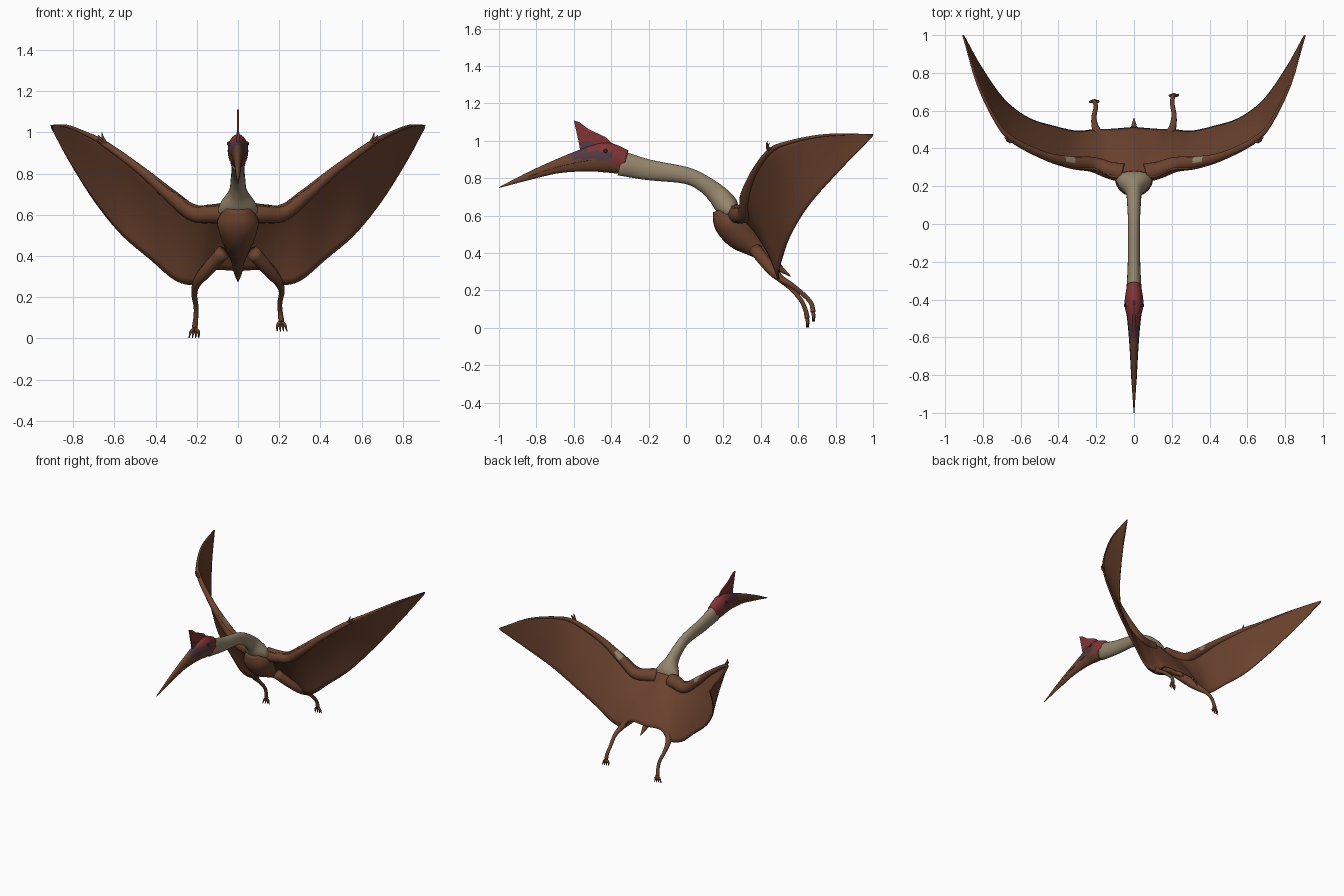
import bpy, bmesh, math
from mathutils import Vector

if "Cube" in bpy.data.objects:
    bpy.data.objects.remove(bpy.data.objects["Cube"])


def material(name, rgb):
    mat = bpy.data.materials.new(name)
    mat.use_nodes = True
    mat.diffuse_color = (*rgb, 1)
    mat.node_tree.nodes["Principled BSDF"].inputs["Base Color"].default_value = (*rgb, 1)
    return mat


BROWN = material("brown skin", (.15, .056, .028))
PALE = material("pale neck fur", (.30, .235, .15))
RED = material("red crest", (.22, .034, .036))
MAUVE = material("mauve marking", (.09, .042, .058))
DARK = material("dark claw", (.035, .018, .014))


def smooth_path(points, steps):
    """Catmull-Rom interpolation of tuples of any length."""
    pts = [Vector(p) for p in points]
    pts = [pts[0] * 2 - pts[1]] + pts + [pts[-1] * 2 - pts[-2]]
    out = []
    for a, b, c, d in zip(pts, pts[1:], pts[2:], pts[3:]):
        for i in range(steps):
            t = i / steps
            out.append(b + (c - a) * (t / 2)
                       + (a * 2 - b * 5 + c * 4 - d) * (t * t / 2)
                       + (b * 3 - a - c * 3 + d) * (t ** 3 / 2))
    return out + [pts[-2]]


def finish(name, bm, mats, rule=None):
    bmesh.ops.recalc_face_normals(bm, faces=bm.faces)
    for face in bm.faces:
        face.smooth = True
        if rule:
            face.normal_update()
            face.material_index = rule(face.calc_center_median(), face.normal)
    mesh = bpy.data.meshes.new(name)
    bm.to_mesh(mesh)
    bm.free()
    for mat in mats:
        mesh.materials.append(mat)
    obj = bpy.data.objects.new(name, mesh)
    bpy.context.collection.objects.link(obj)
    return obj


def loft(name, points, mats, ref=(1, 0, 0), sides=20, steps=5, rule=None):
    """Elliptical tube through (x, y, z, half width, half height) stations."""
    path = smooth_path(points, steps)
    centres = [Vector(p[:3]) for p in path]
    bm = bmesh.new()
    rings = []
    for i, p in enumerate(path):
        tangent = (centres[min(i + 1, len(path) - 1)] - centres[max(i - 1, 0)]).normalized()
        side = Vector(ref)
        side = (side - tangent * side.dot(tangent)).normalized()
        up = side.cross(tangent)
        wide, high = max(p[3], .001), max(p[4], .001)
        angles = [math.tau * k / sides for k in range(sides)]
        rings.append([bm.verts.new(centres[i] + side * (wide * math.cos(a)) + up * (high * math.sin(a)))
                      for a in angles])
    for r, s in zip(rings, rings[1:]):
        for k in range(sides):
            n = (k + 1) % sides
            bm.faces.new((r[k], r[n], s[n], s[k]))
    bm.faces.new(rings[0])
    bm.faces.new(rings[-1])
    return finish(name, bm, mats, rule)


def tube(name, points, mats, **options):
    return loft(name, [(*p, p[-1]) for p in points], mats, **options)


def midline(points):
    return [(0, *p) for p in points]


def mirror(obj):
    mod = obj.modifiers.new("mirror", "MIRROR")
    mod.use_clip = True
    return obj


def plate(name, outline, half, mat):
    """Flat upright plate on the centre plane from a (y, z) outline."""
    bm = bmesh.new()
    left, right = ([bm.verts.new((x, y, z)) for y, z in outline] for x in (half, -half))
    bm.faces.new(left)
    bm.faces.new(right)
    for k in range(len(outline)):
        n = (k + 1) % len(outline)
        bm.faces.new((left[k], left[n], right[n], right[k]))
    obj = finish(name, bm, [mat])
    for poly in obj.data.polygons:
        poly.use_smooth = False
    return obj


# Torso with tail, and the neck flaring into the shoulders
loft("torso_and_tail", midline([
    (.2, .64, .06, .06), (.23, .57, .1, .085), (.29, .5, .085, .085), (.36, .44, .06, .06),
    (.43, .38, .035, .03), (.5, .32, .02, .018), (.56, .275, .002, .002)]), [BROWN])
loft("neck", midline([
    (-.35, .88, .04, .066), (-.2, .845, .033, .055), (0, .815, .032, .045), (.1, .768, .036, .045),
    (.17, .71, .045, .055), (.215, .655, .085, .062), (.24, .62, .1, .05)]), [PALE])


# Head and long beak: brown below, red behind, mauve around the eye
def head_colour(c, n):
    if c.y > -.39:
        return 1 if c.z > .87 else 0
    if c.z < .9 or c.y < -.61:
        return 0
    return 2 if c.z < .945 or c.y < -.53 else 1


skull = [(-.325, .885, .038, .066), (-.42, .91, .05, .08), (-.5, .905, .036, .07), (-.58, .89, .028, .055),
         (-.7, .86, .02, .036), (-.85, .808, .012, .02), (-1, .75, .002, .002)]
loft("head", midline(skull), [BROWN, RED, MAUVE], sides=32, steps=8, rule=head_colour)
loft("mouth_line", midline([(y, z - high * .1, wide + .001, .002) for y, z, wide, high in skull[2:-1]]), [DARK])
plate("crest", [(-.6, 1.11), (-.57, 1.1), (-.52, 1.062), (-.43, 1.02), (-.37, .965), (-.4, .92),
                (-.56, .92), (-.575, 1.0)], .005, RED)
plate("crest_marking", [(-.57, .99), (-.53, 1.0), (-.46, .975), (-.44, .93), (-.56, .93)], .007, MAUVE)

eye = bmesh.new()
bmesh.ops.create_uvsphere(eye, u_segments=12, v_segments=8, radius=.011)
bmesh.ops.translate(eye, verts=eye.verts, vec=(.043, -.43, .945))
mirror(finish("eyes", eye, [DARK]))

# Wing membrane stretched between leading and trailing edges
lead = [(0, .26, .66), (.1, .245, .65), (.2, .285, .645), (.33, .295, .72), (.47, .345, .825),
        (.64, .44, .945), (.73, .54, .995), (.83, .75, 1.035), (.905, 1, 1.036)]
trail = [(0, .51, .33), (.13, .5, .33), (.2, .5, .265), (.3, .49, .28), (.42, .515, .38),
         (.56, .56, .5), (.69, .66, .66), (.81, .83, .85), (.902, .995, 1.02)]
bm = bmesh.new()
across = 12
grid = []
for a, b in zip(smooth_path(lead, 5), smooth_path(trail, 5)):
    row = []
    for k in range(across + 1):
        t = k / across
        point = a.lerp(b, t)
        point.y += (a - b).length * .04 * math.sin(math.pi * t)
        point.x = max(point.x, 0)
        row.append(bm.verts.new(point))
    grid.append(row)
for r, s in zip(grid, grid[1:]):
    for k in range(across):
        bm.faces.new((r[k], r[k + 1], s[k + 1], s[k]))
wing = mirror(finish("wing_membrane", bm, [BROWN]))
skin = wing.modifiers.new("thickness", "SOLIDIFY")
skin.thickness = .009
skin.offset = 0


# Arm bones along the leading edge, with a pale patch behind each elbow
def arm_colour(c, n):
    return 1 if .315 < c.x < .36 and n.z > .1 and n.y > -.2 else 0


mirror(tube("arms", [
    (.06, .27, .61, .05), (.13, .285, .605, .046), (.22, .315, .61, .04), (.33, .325, .695, .033),
    (.47, .36, .815, .022), (.64, .445, .94, .016), (.73, .545, .99, .01), (.83, .75, 1.03, .007),
    (.903, .995, 1.034, .002)], [BROWN, PALE], ref=(0, 0, 1), steps=8, rule=arm_colour))

# Small clawed fingers at the wrist
for i, tip in enumerate([(.66, .435, 1.0), (.678, .445, .988), (.685, .46, .965)]):
    base = Vector((.64, .44, .945))
    middle = base.lerp(Vector(tip), .6) + Vector((.005, -.004, 0))
    mirror(tube(f"finger_{i + 1}", [(*base, .008), (*middle, .006), (*tip, .001)], [BROWN],
                ref=(0, 1, 0), sides=8))

# Trailing legs and toes; the right foot hangs a little lower
leg = [(.07, .37, .42, .035), (.16, .45, .32, .03), (.2, .5, .268, .021), (.212, .57, .225, .014),
       (.203, .635, .172, .012), (.205, .67, .13, .012), (.21, .68, .085, .014)]
for label, sign, drop in (("left", 1, 0), ("right", -1, .032)):
    points = []
    for i, (x, y, z, r) in enumerate(leg):
        shift = drop * min(1, max(0, i - 2) / 3)
        points.append((sign * x, y - shift, z - shift, r))
    tube(f"{label}_leg", points, [BROWN], sides=14)
    ankle = Vector(points[-1][:3])
    for k in range(4):
        spread = (k - 1.5) * .013
        knuckle = ankle + Vector((spread, .008 - abs(spread) * .4, -.022))
        tip = ankle + Vector((spread * 1.2 + sign * .004, -.004 + k * .004, -.05))
        tube(f"{label}_toe_{k + 1}", [(*ankle, .008), (*knuckle, .007), (*tip, .002)],
             [BROWN, DARK], sides=8, rule=lambda c, n, low=tip.z + .009: int(c.z < low))
